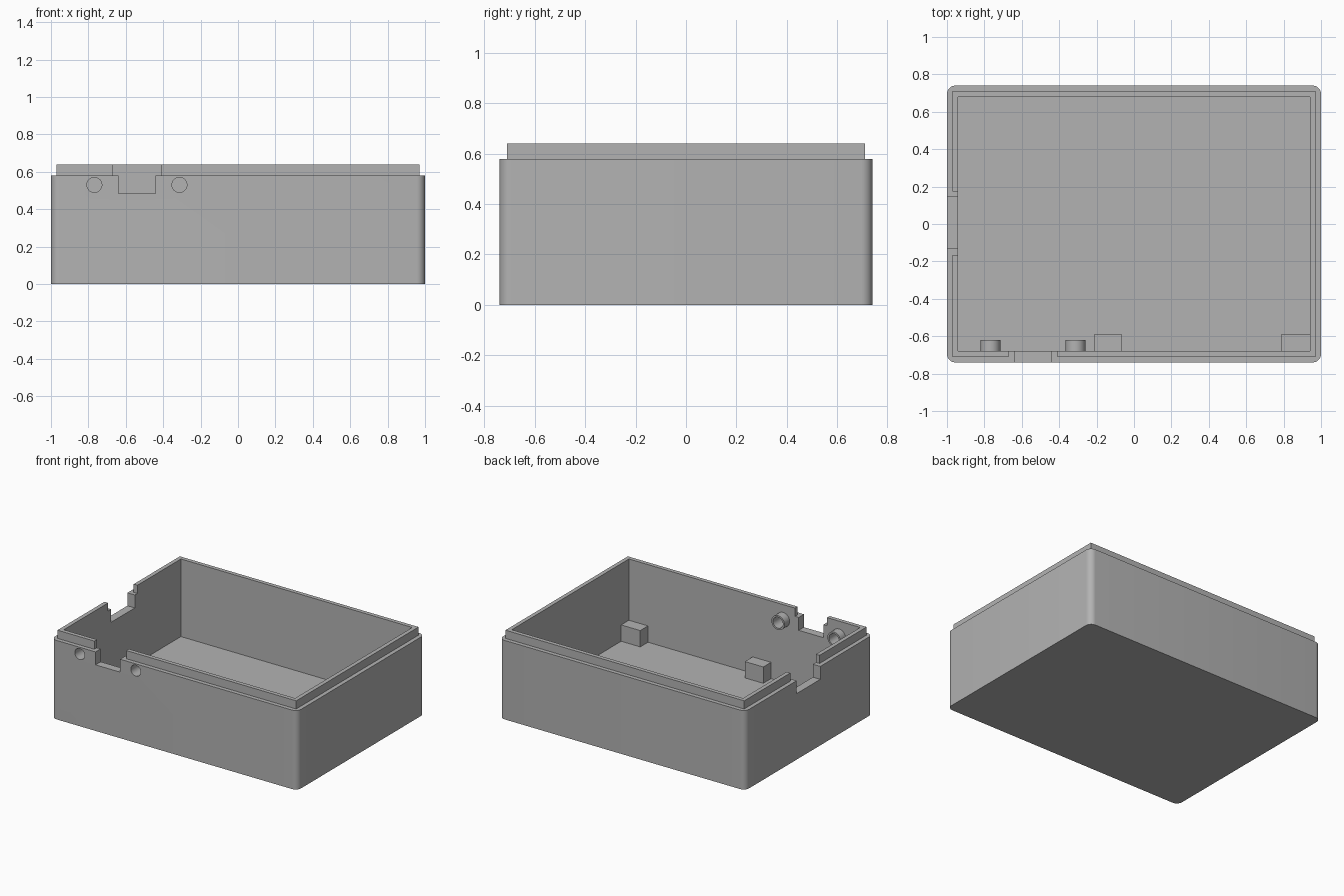
import bpy, bmesh, math
from mathutils import Matrix, Vector

old = bpy.data.objects.get("Cube")
if old:
    bpy.data.objects.remove(old, do_unlink=True)

grey = bpy.data.materials.new("plain grey")
grey.use_nodes = True
colour = (0.45, 0.45, 0.45, 1)
grey.diffuse_color = colour
grey.node_tree.nodes["Principled BSDF"].inputs["Base Color"].default_value = colour


def finish(name, bm):
    mesh = bpy.data.meshes.new(name)
    bm.to_mesh(mesh)
    bm.free()
    mesh.materials.append(grey)
    obj = bpy.data.objects.new(name, mesh)
    bpy.context.collection.objects.link(obj)
    return obj


def box(name, low, high, corner=0):
    low, high = Vector(low), Vector(high)
    bm = bmesh.new()
    bmesh.ops.create_cube(bm, size=1)
    bmesh.ops.scale(bm, vec=high - low, verts=bm.verts)
    bmesh.ops.translate(bm, vec=(low + high) / 2, verts=bm.verts)
    if corner:
        upright = [e for e in bm.edges
                   if abs(e.verts[0].co.z - e.verts[1].co.z) > 0.01]
        bmesh.ops.bevel(bm, geom=upright, offset=corner, segments=8,
                        profile=0.5, affect='EDGES')
    return finish(name, bm)


def tube_along_y(name, x, z, radius, y0, y1):
    bm = bmesh.new()
    place = Matrix.Translation((x, (y0 + y1) / 2, z)) @ Matrix.Rotation(math.pi / 2, 4, 'X')
    bmesh.ops.create_cone(bm, cap_ends=True, segments=32, radius1=radius,
                          radius2=radius, depth=y1 - y0, matrix=place)
    return finish(name, bm)


def combine(target, tool, operation):
    mod = target.modifiers.new("cut", 'BOOLEAN')
    mod.object, mod.operation, mod.solver = tool, operation, 'EXACT'
    bpy.context.view_layer.objects.active = target
    bpy.ops.object.modifier_apply(modifier=mod.name)
    bpy.data.objects.remove(tool, do_unlink=True)


# Outer case and the narrower lip standing above it
case = box("case", (-1, -0.74, 0), (1, 0.74, 0.58), corner=0.045)
lip = box("lip", (-0.97, -0.71, 0.3), (0.97, 0.71, 0.64))

# Gaps in the lip around the two notches
combine(lip, box("front_gap", (-0.67, -0.8, 0.45), (-0.41, -0.6, 0.8)), 'DIFFERENCE')
combine(lip, box("side_gap", (-1.1, -0.165, 0.45), (-0.9, 0.175, 0.8)), 'DIFFERENCE')
combine(case, lip, 'UNION')

# Hollow inside, then the notches through the walls
for low, high in (
    ((-0.94, -0.68, 0.07), (0.94, 0.68, 0.9)),
    ((-0.64, -0.8, 0.485), (-0.44, -0.6, 0.9)),
    ((-1.1, -0.13, 0.485), (-0.9, 0.145, 0.9)),
):
    combine(case, box("cutter", low, high), 'DIFFERENCE')

# Screw bosses inside the front wall, bored right through
for x in (-0.768, -0.313):
    combine(case, tube_along_y("boss", x, 0.53, 0.053, -0.695, -0.62), 'UNION')
    combine(case, tube_along_y("bore", x, 0.53, 0.04, -0.9, -0.5), 'DIFFERENCE')

# Support blocks on the floor against the front wall
for x0, x1 in ((-0.215, -0.065), (0.785, 0.955)):
    combine(case, box("block", (x0, -0.695, 0.05), (x1, -0.59, 0.19)), 'UNION')

bpy.ops.object.select_all(action='DESELECT')
case.select_set(True)
bpy.context.view_layer.objects.active = case
bpy.ops.object.shade_smooth_by_angle(angle=math.radians(30))
